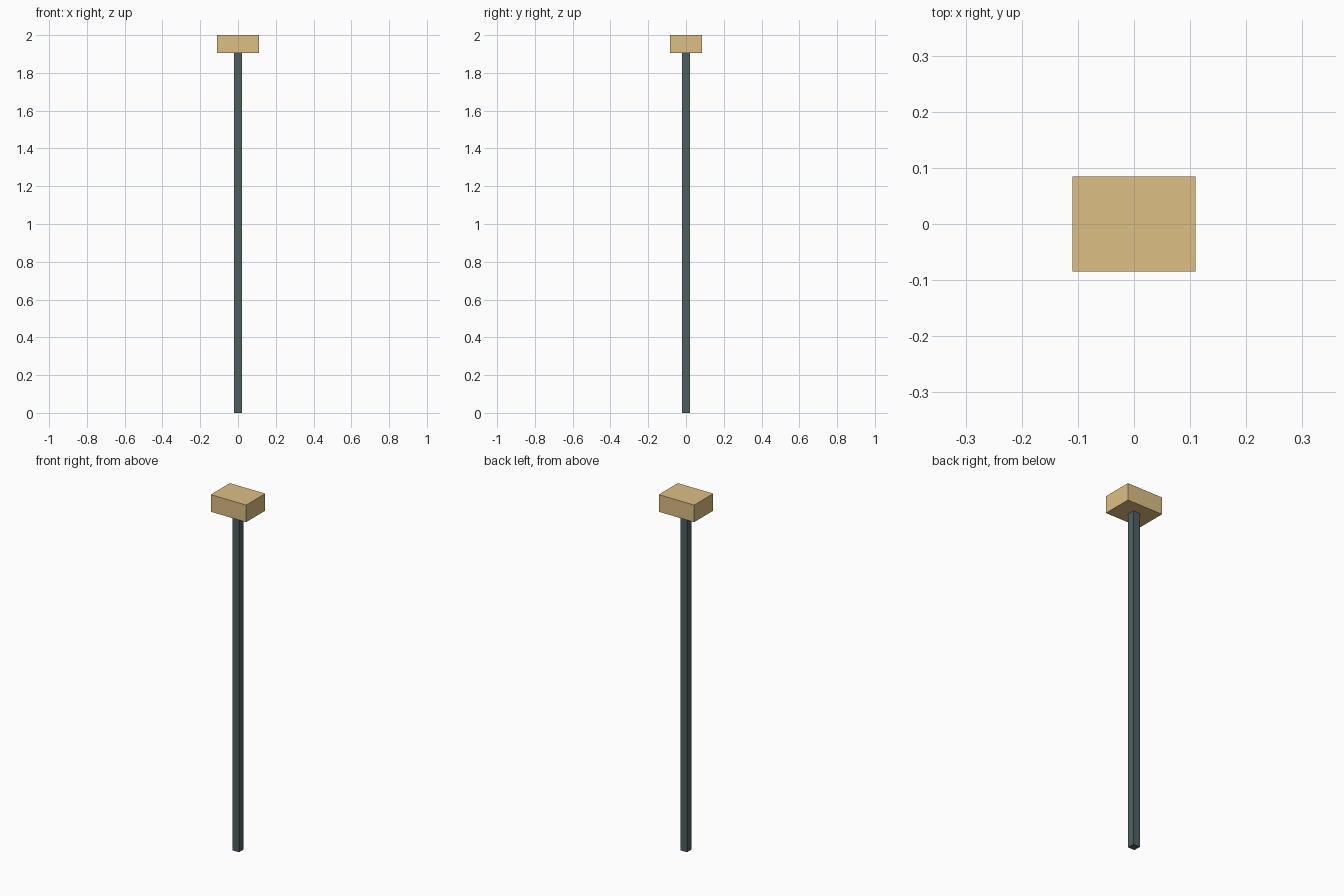
import bpy

if "Cube" in bpy.data.objects:
    bpy.data.objects.remove(bpy.data.objects["Cube"])


def material(name, color):
    m = bpy.data.materials.new(name)
    m.diffuse_color = color
    m.use_nodes = True
    m.node_tree.nodes["Principled BSDF"].inputs["Base Color"].default_value = m.diffuse_color
    return m


def box(name, sx, sy, z0, z1, mat):
    bpy.ops.mesh.primitive_cube_add(size=1, location=(0, 0, (z0 + z1) / 2))
    ob = bpy.context.object
    ob.name = name
    ob.scale = (sx, sy, z1 - z0)
    bpy.ops.object.transform_apply(location=False, rotation=False, scale=True)
    ob.data.materials.append(mat)
    return ob


slate = material("dark_slate", (0.075, 0.115, 0.12, 1))
tan = material("tan", (0.72, 0.52, 0.23, 1))

# Slim square pole standing on the ground
box("pole", 0.041, 0.041, 0, 1.904, slate)

# Rectangular block sitting on top of the pole
box("head_block", 0.22, 0.169, 1.904, 2.0, tan)
